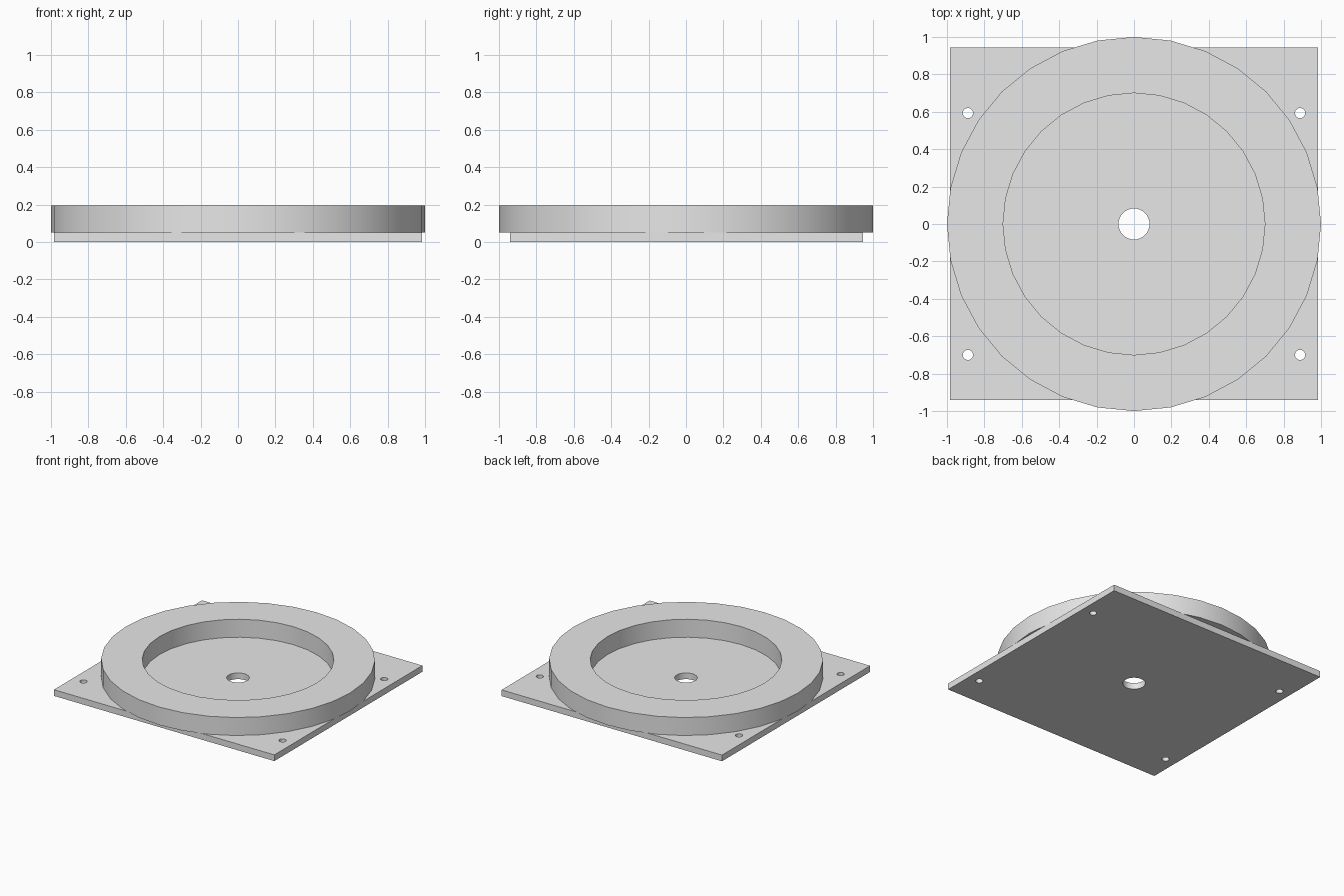
import bpy
import bmesh
from math import cos, sin, tau, radians

cube = bpy.data.objects.get("Cube")
if cube:
    bpy.data.objects.remove(cube, do_unlink=True)

SIDES = 32
PLATE_TOP = 0.05
RING_TOP = 0.195

# Single grey material
grey = bpy.data.materials.new("light grey")
grey.use_nodes = True
colour = (0.8, 0.8, 0.8, 1)
grey.diffuse_color = colour
grey.node_tree.nodes["Principled BSDF"].inputs["Base Color"].default_value = colour


def add_object(name, bm):
    bmesh.ops.recalc_face_normals(bm, faces=bm.faces)
    mesh = bpy.data.meshes.new(name)
    bm.to_mesh(mesh)
    bm.free()
    mesh.materials.append(grey)
    obj = bpy.data.objects.new(name, mesh)
    bpy.context.collection.objects.link(obj)
    return obj


def smooth(obj):
    bpy.ops.object.select_all(action="DESELECT")
    obj.select_set(True)
    bpy.context.view_layer.objects.active = obj
    bpy.ops.object.shade_smooth_by_angle(angle=radians(30))


# Base plate
bm = bmesh.new()
bmesh.ops.create_cube(bm, size=1)
bmesh.ops.scale(bm, vec=(1.965, 1.885, PLATE_TOP), verts=bm.verts)
bmesh.ops.translate(bm, vec=(0, 0.002, PLATE_TOP / 2), verts=bm.verts)
plate = add_object("base_plate", bm)

# Centre bore and four screw holes, cut through the plate
holes = [(0, 0, 0.083)]
holes += [(x, y, 0.027) for x in (-0.888, 0.888) for y in (-0.70, 0.593)]
bm = bmesh.new()
for x, y, radius in holes:
    made = bmesh.ops.create_cone(bm, cap_ends=True, segments=SIDES,
                                 radius1=radius, radius2=radius, depth=0.3)
    bmesh.ops.translate(bm, vec=(x, y, 0), verts=made["verts"])
cutter = add_object("hole_cutter", bm)
cutter.hide_render = True

cut = plate.modifiers.new("holes", "BOOLEAN")
cut.operation = "DIFFERENCE"
cut.solver = "EXACT"
cut.object = cutter
bpy.ops.object.select_all(action="DESELECT")
plate.select_set(True)
bpy.context.view_layer.objects.active = plate
bpy.ops.object.modifier_apply(modifier=cut.name)
bpy.data.objects.remove(cutter, do_unlink=True)
smooth(plate)

# Raised ring: a rectangular section carried round the centre
section = [(0.7, PLATE_TOP), (1, PLATE_TOP), (1, RING_TOP), (0.7, RING_TOP)]
bm = bmesh.new()
loops = []
for i in range(SIDES):
    a = tau * i / SIDES
    loops.append([bm.verts.new((r * cos(a), r * sin(a), z)) for r, z in section])
for i, loop in enumerate(loops):
    after = loops[(i + 1) % SIDES]
    for j in range(len(section)):
        k = (j + 1) % len(section)
        bm.faces.new((loop[j], after[j], after[k], loop[k]))
ring = add_object("raised_ring", bm)
smooth(ring)
